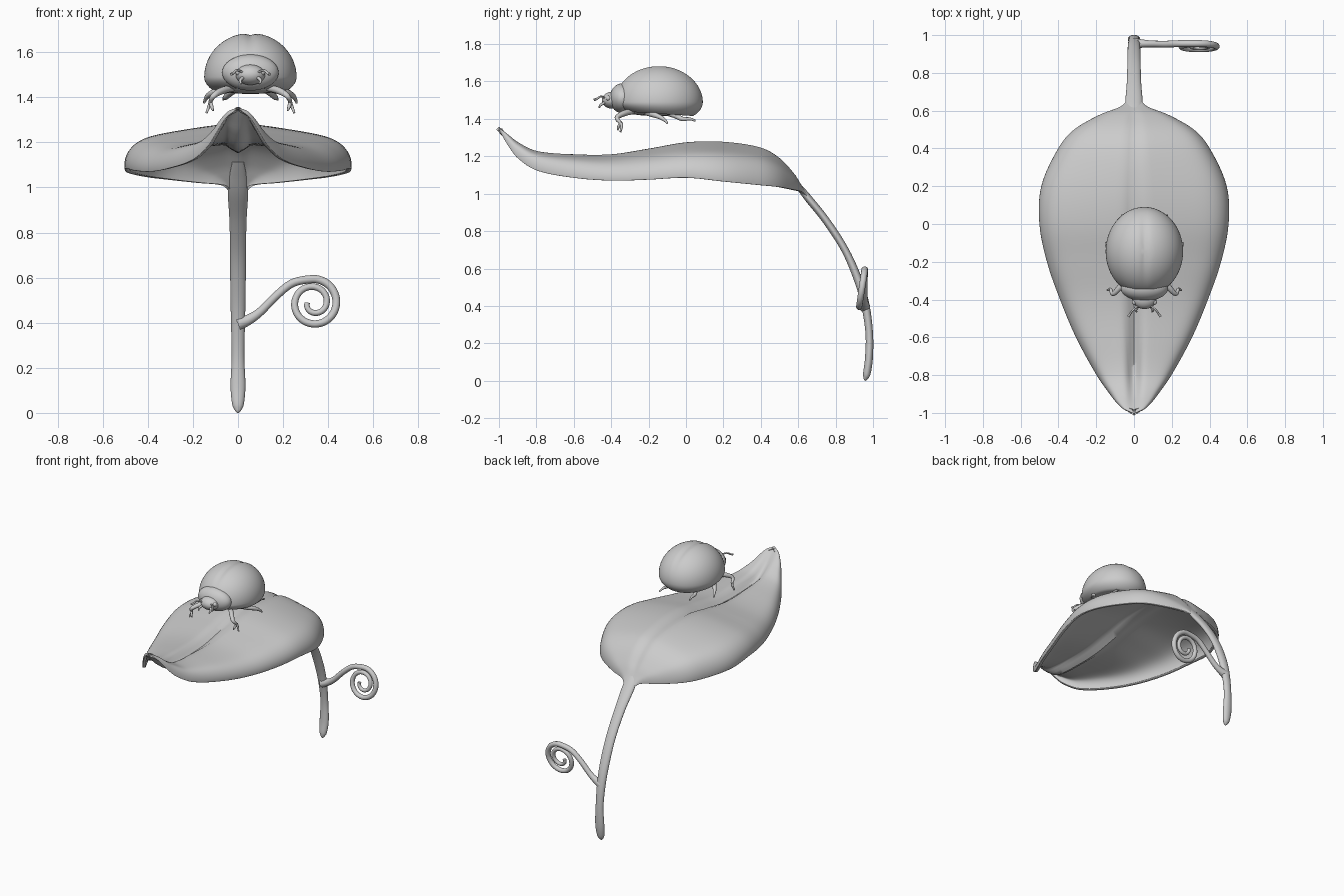
import bpy, bmesh, math
from mathutils import Vector

if "Cube" in bpy.data.objects:
    bpy.data.objects.remove(bpy.data.objects["Cube"])

GREY = (0.6, 0.6, 0.6, 1)
mat = bpy.data.materials.new("plain grey")
mat.use_nodes = True
mat.diffuse_color = GREY
mat.node_tree.nodes["Principled BSDF"].inputs["Base Color"].default_value = GREY


def finish(name, bm, angle=50):
    bmesh.ops.recalc_face_normals(bm, faces=bm.faces)
    mesh = bpy.data.meshes.new(name)
    bm.to_mesh(mesh)
    bm.free()
    mesh.materials.append(mat)
    obj = bpy.data.objects.new(name, mesh)
    bpy.context.collection.objects.link(obj)
    bpy.ops.object.select_all(action='DESELECT')
    obj.select_set(True)
    bpy.context.view_layer.objects.active = obj
    bpy.ops.object.shade_smooth_by_angle(angle=math.radians(angle))
    return obj


def spline(points, t):
    """Smooth curve through (key, values...) points, read at key t."""
    n = len(points)
    i = 0
    while i < n - 2 and t > points[i + 1][0]:
        i += 1
    vec = [Vector(p[1:]) for p in points]

    def slope(k):
        a, b = max(k - 1, 0), min(k + 1, n - 1)
        return (vec[b] - vec[a]) / (points[b][0] - points[a][0])
    d = points[i + 1][0] - points[i][0]
    s = min(max((t - points[i][0]) / d, 0), 1)
    ease = s * s * (3 - 2 * s)
    return (vec[i] * (1 - ease) + vec[i + 1] * ease
            + slope(i) * d * s * (1 - s) ** 2 - slope(i + 1) * d * s * s * (1 - s))


def sample(path, count):
    keyed = [(i, *p) for i, p in enumerate(path)]
    return [spline(keyed, i * (len(path) - 1) / count) for i in range(count + 1)]


def tube(name, rings, up, sides=14):
    """Sweep an ellipse along rings of (x, y, z, side radius, up radius)."""
    bm = bmesh.new()
    loops = []
    centres = [Vector(r[:3]) for r in rings]
    for i, r in enumerate(rings):
        along = (centres[min(i + 1, len(rings) - 1)] - centres[max(i - 1, 0)]).normalized()
        side = along.cross(Vector(up)).normalized()
        over = side.cross(along)
        loops.append([bm.verts.new(centres[i] + side * math.cos(a) * r[3] + over * math.sin(a) * r[4])
                      for a in (math.tau * k / sides for k in range(sides))])
    for a, b in zip(loops, loops[1:]):
        for k in range(sides):
            m = (k + 1) % sides
            bm.faces.new((a[k], a[m], b[m], b[k]))
    bm.faces.new(loops[0])
    bm.faces.new(loops[-1])
    return finish(name, bm)


def ellipsoid(name, centre, radii, shape=None):
    bm = bmesh.new()
    bmesh.ops.create_uvsphere(bm, u_segments=64, v_segments=32, radius=1)
    for v in bm.verts:
        p = shape(v.co) if shape else v.co
        v.co = Vector(centre) + Vector([a * b for a, b in zip(p, radii)])
    return finish(name, bm)


# Leaf blade: (y, half width, ridge height, rim height)
LEAF = [(-1, .012, 1.36, 1.345), (-.985, .05, 1.352, 1.315), (-.95, .09, 1.325, 1.255),
        (-.9, .13, 1.285, 1.19), (-.8, .2, 1.235, 1.125), (-.6, .31, 1.215, 1.085),
        (-.4, .395, 1.215, 1.07), (-.2, .465, 1.245, 1.075), (0, .505, 1.28, 1.085),
        (.2, .495, 1.285, 1.065), (.4, .405, 1.255, 1.045), (.5, .32, 1.2, 1.035),
        (.58, .18, 1.115, 1.02), (.62, .075, 1.05, 1.01), (.65, .04, 1.0, .985)]
ROWS, COLS = 72, 48
bm = bmesh.new()
grid = []
for i in range(ROWS + 1):
    y = -.175 - .825 * math.cos(math.pi * i / ROWS)
    w, ridge, rim = spline(LEAF, y)
    front = min(max(.3 - y, 0), 1)
    slack = .42 - .1 * front
    depth = (.02 + .025 * front) * min(1, w / .2)
    row = []
    for j in range(COLS + 1):
        u = math.sin(math.pi * (j / COLS - .5))
        a = abs(u)
        x = u * w * 1.04 * (1 - .05 * a ** 30)      # rim rolls under slightly
        fall = slack * a ** (1.2 + .4 * front) + (1 - slack) * a ** 11
        groove = depth * math.exp(-(x / .032) ** 2)
        row.append(bm.verts.new((x, y, ridge - (ridge - rim) * fall - groove)))
    grid.append(row)
for a, b in zip(grid, grid[1:]):
    for j in range(COLS):
        bm.faces.new((a[j], a[j + 1], b[j + 1], b[j]))
leaf = finish("leaf_blade", bm, 60)
solid = leaf.modifiers.new("thickness", 'SOLIDIFY')
solid.thickness = .02
solid.offset = -1

# Stem, with a rounded foot
STEM = [(0, .54, 1.115, .025, .008), (0, .59, 1.055, .037, .014), (0, .65, .98, .045, .02),
        (0, .75, .855, .038, .02), (0, .85, .7, .035, .02), (0, .92, .54, .034, .022),
        (0, .96, .4, .031, .022), (0, .98, .25, .028, .02), (0, .978, .12, .033, .021),
        (0, .967, .04, .026, .02), (0, .96, .012, .014, .012), (0, .957, 0, .003, .003)]
tube("stem", sample(STEM, 60), (0, 1, .3), 20)

# Curling tendril: a rising arm that winds into a spiral
path = [(0, .955, .395, .03, .03), (.05, .955, .415, .023, .021), (.1, .953, .45, .019, .018),
        (.17, .952, .52, .018, .018), (.24, .955, .575, .018, .018)]
for k in range(25):
    f = k / 24
    ang = math.radians(100 - 640 * f)
    r = .106 - .078 * f ** 1.5
    z = .488 + r * math.sin(ang)
    thick = .018 - .006 * f
    path.append((.335 + r * math.cos(ang), .94 + .15 * (z - .49), z, thick, thick))
tube("tendril", sample(path, 140), (0, 1, 0), 12)

# Beetle
BX = .055


def wing_shape(p):
    if p.z > 0:
        return Vector((p.x, p.y, p.z - .045 * math.exp(-(p.x / .1) ** 2) * p.z))
    # Flat underside, tilted down towards the tail
    return Vector((p.x, p.y, max(p.z * 1.6, -1) * (.32 + .08 * p.y)))


ellipsoid("wing_cases", (BX, -.145, 1.49), (.205, .235, .195), wing_shape)
ellipsoid("belly", (BX, -.14, 1.44), (.15, .18, .025))
ellipsoid("thorax_shield", (BX, -.34, 1.51), (.125, .068, .08))
ellipsoid("head", (BX, -.395, 1.5), (.065, .055, .045))

# Leg joints from hip to toe, as offsets from the beetle's centre line
LEGS = {
    "front": [(.08, -.28, 1.44), (.125, -.33, 1.43), (.165, -.37, 1.405), (.18, -.345, 1.37),
              (.195, -.35, 1.33)],
    "middle": [(.09, -.22, 1.435), (.15, -.18, 1.425), (.185, -.14, 1.41), (.2, -.11, 1.39),
               (.205, -.1, 1.375)],
    "back": [(.07, -.1, 1.43), (.09, -.06, 1.42), (.11, -.02, 1.4), (.115, .02, 1.4),
             (.12, .05, 1.39)],
}
THICK = [.014, .016, .012, .008, .005]
for side, s in (("left", 1), ("right", -1)):
    for pair, joints in LEGS.items():
        rings = [(BX + s * x, y, z, t, t) for (x, y, z), t in zip(joints, THICK)]
        tube(f"{pair}_leg_{side}", sample(rings, 20), (.1, .2, 1), 10)
    # Second claw of the front foot
    claw = [(BX + s * x, y, z, t, t) for x, y, z, t in
            ((.178, -.345, 1.385, .008), (.172, -.36, 1.36, .008), (.165, -.365, 1.34, .004))]
    tube(f"claw_{side}", sample(claw, 8), (.1, 1, .2), 8)
    feeler = [(BX + s * x, y, z, t, t) for x, y, z, t in
              ((.03, -.43, 1.51, .005), (.06, -.455, 1.52, .005), (.075, -.475, 1.508, .006),
               (.085, -.49, 1.502, .007))]
    tube(f"antenna_{side}", sample(feeler, 12), (.1, .2, 1), 8)
    jaw = [(BX + s * x, y, z, t, t) for x, y, z, t in
           ((.03, -.43, 1.49, .008), (.045, -.455, 1.475, .007), (.04, -.465, 1.46, .004))]
    tube(f"mouth_feeler_{side}", sample(jaw, 8), (1, .1, .1), 8)
    ellipsoid(f"eye_{side}", (BX + s * .05, -.415, 1.51), (.016, .014, .014))
